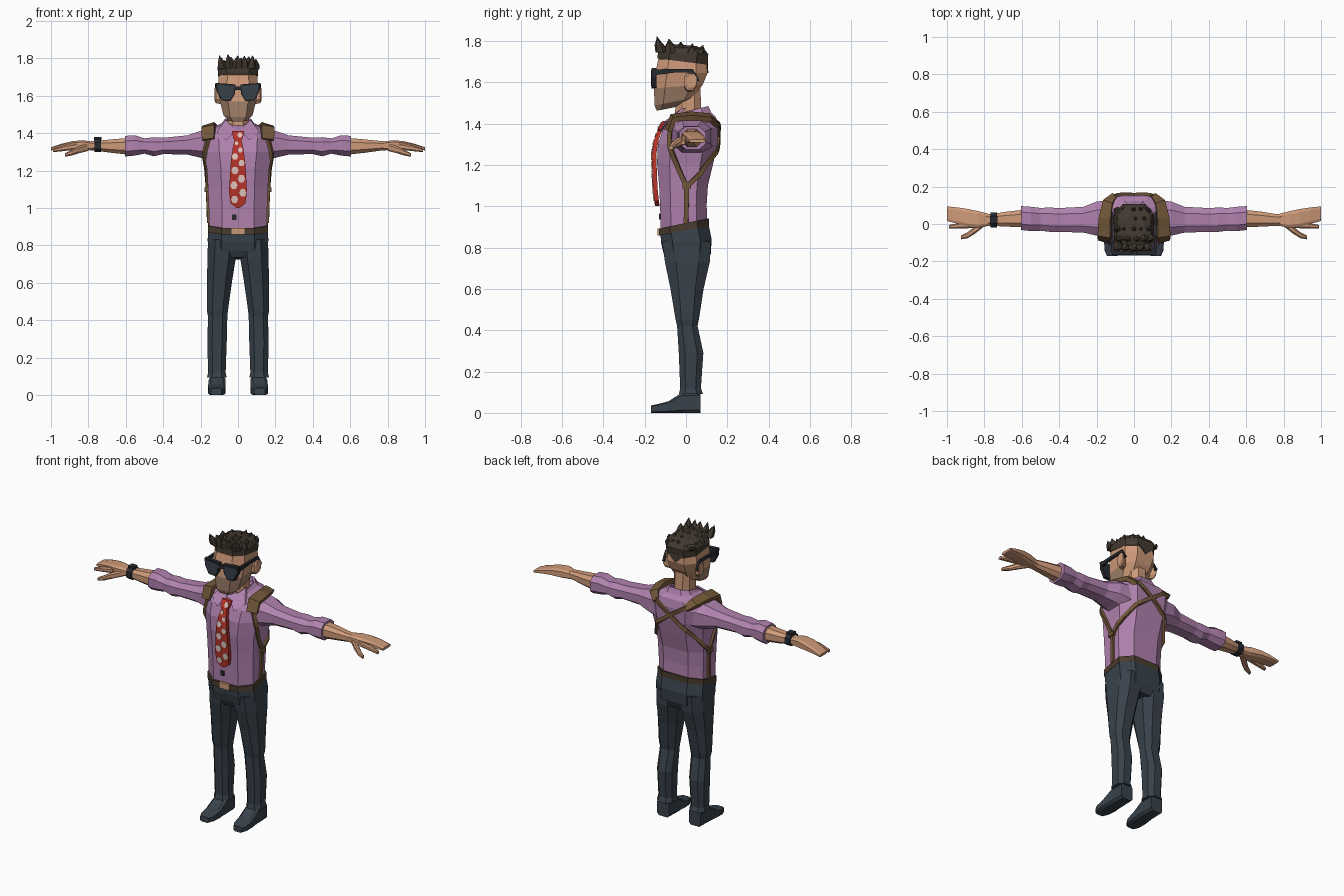
import bpy, bmesh, math, random
from mathutils import Vector
from mathutils.bvhtree import BVHTree

random.seed(4)


def colour(name, r, g, b):
    m = bpy.data.materials.new(name)
    lin = [((c / 255 + 0.055) / 1.055) ** 2.4 for c in (r, g, b)]
    m.diffuse_color = (*lin, 1)
    return m


SHIRT = colour("mauve_shirt", 176, 130, 174)
SKIN = colour("skin", 206, 154, 121)
STUBBLE = colour("stubble", 163, 130, 107)
SLATE = colour("slate_cloth", 56, 66, 75)
HAIR = colour("dark_hair", 66, 57, 48)
STRAP = colour("strap_brown", 112, 86, 56)
BELT = colour("belt_brown", 74, 60, 46)
RED = colour("tie_red", 186, 52, 42)
DOT = colour("tie_dots", 226, 198, 190)
BLACK = colour("black_plastic", 38, 42, 48)


def make(name, bm, *mats):
    bmesh.ops.recalc_face_normals(bm, faces=bm.faces)
    me = bpy.data.meshes.new(name)
    bm.to_mesh(me)
    bm.free()
    for m in mats:
        me.materials.append(m)
    ob = bpy.data.objects.new(name, me)
    bpy.context.collection.objects.link(ob)
    return ob


def skin_rings(name, rings, *mats):
    """Bridge rings of points and cap both ends."""
    bm = bmesh.new()
    vs = [[bm.verts.new(p) for p in r] for r in rings]
    n = len(vs[0])
    for a, b in zip(vs, vs[1:]):
        for i in range(n):
            j = (i + 1) % n
            bm.faces.new((a[i], a[j], b[j], b[i]))
    bm.faces.new(vs[0])
    bm.faces.new(vs[-1])
    return make(name, bm, *mats)


def ring(axis, pos, a0, a1, b0, b1, c=0.5, pos2=None, s=1):
    """Octagon across an axis; pos2 tilts it from the b0 side to the b1 side."""
    pos2 = pos if pos2 is None else pos2
    pts = []
    for u, v in ((1, -c), (1, c), (c, 1), (-c, 1), (-1, c), (-1, -c), (-c, -1), (c, -1)):
        a = (a0 + a1) / 2 + u * (a1 - a0) / 2
        b = (b0 + b1) / 2 + v * (b1 - b0) / 2
        p = pos + (pos2 - pos) * (v + 1) / 2
        x, y, z = {"x": (p, a, b), "y": (a, p, b), "z": (a, b, p)}[axis]
        pts.append((x * s, y, z))
    return pts


def loft(name, axis, rows, *mats, c=0.5, s=1):
    return skin_rings(name, [ring(axis, *r, c=c, s=s) for r in rows], *mats)


def body(name, rows, *mats, c=0.55):
    """Centred part: rows are (half width, front y, back y, front z, back z)."""
    return skin_rings(name, [ring("z", zf, -w, w, yf, yb, c, zb) for w, yf, yb, zf, zb in rows], *mats)


def box(name, x0, x1, y0, y1, z0, z1, mat):
    return skin_rings(name, [[(x0, y0, z), (x1, y0, z), (x1, y1, z), (x0, y1, z)] for z in (z0, z1)], mat)


def ribbon(name, pts, normals, widths, thick, mat):
    pts = [Vector(p) for p in pts]
    rings = []
    for i, p in enumerate(pts):
        t = (pts[min(i + 1, len(pts) - 1)] - pts[max(i - 1, 0)]).normalized()
        side = t.cross(Vector(normals[i])).normalized()
        n = side.cross(t) * thick / 2
        w = side * widths[i] / 2
        rings.append([p - w - n, p + w - n, p + w + n, p - w + n])
    return skin_rings(name, rings, mat)


def plate(name, pts, depth, mat):
    """Outline extruded backwards along y."""
    return skin_rings(name, [pts, [(x, y + depth, z) for x, y, z in pts]], mat)


# Shirt, hips and belt
torso = body("shirt_torso", [
    (.153, -.122, .102, .87, .92), (.156, -.125, .10, .99, 1.01), (.16, -.13, .106, 1.1, 1.1),
    (.166, -.14, .13, 1.21, 1.2), (.182, -.136, .152, 1.3, 1.3), (.188, -.112, .156, 1.37, 1.38),
    (.145, -.085, .145, 1.42, 1.43), (.08, -.055, .115, 1.44, 1.46)], SHIRT)
body("trouser_hips", [
    (.10, -.09, .10, .735, .725), (.158, -.108, .12, .77, .77), (.162, -.12, .124, .82, .84),
    (.158, -.124, .108, .87, .92)], SLATE)
body("belt", [(.161, -.131, .111, .858, .905), (.161, -.131, .111, .892, .942)], BELT)
box("belt_buckle", -.035, .035, -.139, -.12, .858, .893, SKIN)
box("shirt_button", -.032, -.008, -.131, -.12, .935, .965, BLACK)

# Legs, shoes, arms and hands on both sides
for s, tag in ((1, "left"), (-1, "right")):
    loft(tag + "_trouser_leg", "z", [
        (.83, .005, .16, -.115, .12), (.73, .012, .164, -.102, .115), (.6, .033, .165, -.075, .085),
        (.45, .054, .166, -.05, .062), (.42, .057, .16, -.043, .056), (.29, .06, .164, -.035, .084),
        (.12, .066, .16, -.028, .072), (.092, .06, .166, -.034, .082)], SLATE, s=s)
    loft(tag + "_shoe", "y", [
        (.07, .07, .152, 0, .10), (-.02, .066, .156, 0, .098), (-.085, .066, .16, 0, .056),
        (-.14, .072, .158, 0, .042), (-.17, .088, .145, 0, .036)], SLATE, c=.72, s=s)
    loft(tag + "_sleeve", "x", [
        (.11, -.08, .13, 1.24, 1.425), (.2, -.062, .12, 1.268, 1.412), (.27, -.046, .092, 1.285, 1.388),
        (.40, -.042, .085, 1.288, 1.375), (.45, -.042, .088, 1.276, 1.378), (.50, -.036, .086, 1.29, 1.372),
        (.55, -.038, .092, 1.28, 1.388), (.605, -.032, .096, 1.275, 1.385)], SHIRT, s=s)
    loft(tag + "_forearm", "x", [
        (.59, -.018, .076, 1.285, 1.374), (.68, -.014, .066, 1.295, 1.366),
        (.76, -.01, .053, 1.306, 1.358), (.79, -.01, .055, 1.308, 1.356)], SKIN, s=s)
    loft(tag + "_palm_and_fingers", "x", [
        (.78, -.01, .055, 1.309, 1.355), (.83, -.022, .068, 1.308, 1.362), (.885, -.016, .08, 1.312, 1.357),
        (.94, .0, .088, 1.312, 1.344), (1.0, .016, .094, 1.308, 1.324)], SKIN, c=.65, s=s)
    loft(tag + "_index_finger", "x", [
        (.86, -.022, .012, 1.312, 1.348), (.93, -.024, .006, 1.304, 1.334),
        (.99, -.025, -.005, 1.298, 1.316)], SKIN, s=s)
    loft(tag + "_thumb", "x", [
        (.80, -.012, .02, 1.305, 1.345), (.85, -.052, -.012, 1.292, 1.33),
        (.89, -.076, -.044, 1.28, 1.31), (.925, -.082, -.062, 1.274, 1.292)], SKIN, s=s)
loft("watch_band", "x", [(.733, -.019, .062, 1.298, 1.368), (.768, -.019, .062, 1.298, 1.368)], BLACK, s=-1)
box("watch_face", -.77, -.731, .002, .042, 1.36, 1.378, BLACK)

# Shoulder harness: pads, then straps laid over the shirt
tree = BVHTree.FromPolygons([v.co for v in torso.data.vertices], [p.vertices[:] for p in torso.data.polygons])


def strap(name, path, s, width=.022):
    pts, normals = [], []
    for a, b in zip(path, path[1:]):
        for k in range(5):
            pts.append(Vector(a).lerp(Vector(b), k / 5))
    pts.append(Vector(path[-1]))
    pts = [tree.find_nearest(p)[0] for p in pts]
    normals = [Vector((s * p.x, p.y - .01, max(0, p.z - 1.36))) for p in pts]
    pts = [Vector((s * p.x, p.y, p.z)) for p in pts]
    ribbon(name, pts, normals, [width] * len(pts), .024, STRAP)


for s, tag in ((1, "left"), (-1, "right")):
    ribbon(tag + "_shoulder_pad",
           [(s * .158, -.085, 1.365), (s * .158, -.062, 1.428), (s * .155, .03, 1.437),
            (s * .138, .115, 1.428), (s * .10, .15, 1.395)],
           [(s * .3, -1, .2), (s * .3, -.6, 1), (s * .3, 0, 1), (s * .2, .7, 1), (0, 1, .5)],
           [.066, .07, .064, .056, .036], .026, STRAP)
    strap(tag + "_front_strap", [(.16, -.08, 1.37), (.178, -.075, 1.28), (.168, -.035, 1.18), (.165, .0, 1.1)], s)
    strap(tag + "_side_strap", [(.165, .003, 1.12), (.165, .003, 1.02), (.16, .0, .92)], s)
    strap(tag + "_back_strap", [(.11, .15, 1.41), (0, .16, 1.335), (-.1, .14, 1.26),
                                (-.155, .09, 1.18), (-.165, .01, 1.1)], s)
    box(tag + "_strap_clip", *sorted((s * .155, s * .178)), -.018, .024, 1.085, 1.11, STRAP)

# Neck and collar
loft("neck", "z", [(1.42, -.055, .055, -.055, .075), (1.57, -.055, .055, -.045, .07)], SKIN)
body("collar_band", [(.098, -.07, .128, 1.42, 1.44), (.07, -.048, .108, 1.445, 1.485),
                     (.06, -.04, .098, 1.44, 1.48), (.06, -.04, .09, 1.42, 1.44)], SHIRT)
for s, tag in ((1, "left"), (-1, "right")):
    plate(tag + "_collar_wing", [(s * .012, -.098, 1.415), (s * .06, -.128, 1.362),
                                 (s * .115, -.095, 1.405), (s * .066, -.02, 1.472)], .018, SHIRT)

# Tie with dots
TIE = [(1.0, .008, -.15), (1.025, .04, -.153), (1.09, .048, -.16), (1.25, .038, -.166),
       (1.32, .028, -.155), (1.365, .018, -.138), (1.372, .026, -.138), (1.412, .032, -.114)]


def tie_y(z):
    for (z0, _, y0), (z1, _, y1) in zip(TIE, TIE[1:]):
        if z <= z1:
            return y0 + (y1 - y0) * (z - z0) / (z1 - z0)
    return TIE[-1][2]


skin_rings("tie", [[(-w, y, z), (w, y, z), (w, y + .022, z), (-w, y + .022, z)] for z, w, y in TIE], RED)
for x, z, r in ((-.018, 1.045, .019), (.026, 1.08, .02), (-.022, 1.12, .02), (.018, 1.155, .02), (-.016, 1.2, .02),
                (.019, 1.24, .017), (-.016, 1.275, .017), (.012, 1.31, .013), (-.008, 1.345, .01), (.01, 1.39, .014)):
    pts = []
    for k in range(6):
        px, pz = x + r * math.cos(k * math.pi / 3), z + r * 1.15 * math.sin(k * math.pi / 3)
        pts.append((px, tie_y(pz) - .004, pz))
    plate("tie_dot", pts, .006, DOT)

# Head: the lower front faces carry stubble
head = body("head", [
    (.05, -.142, -.05, 1.462, 1.48), (.078, -.152, .035, 1.487, 1.525), (.098, -.155, .082, 1.57, 1.59),
    (.108, -.148, .104, 1.645, 1.645), (.102, -.135, .1, 1.71, 1.71), (.07, -.09, .06, 1.745, 1.745)], SKIN, STUBBLE)
for f in head.data.polygons:
    if f.center.z < 1.585 and f.center.y < -.01:
        f.material_index = 1
for s, tag in ((1, "left"), (-1, "right")):
    loft(tag + "_ear", "x", [(.09, -.008, .035, 1.555, 1.625), (.118, -.008, .052, 1.56, 1.645),
                             (.126, .005, .052, 1.575, 1.64)], SKIN, s=s)

# Sunglasses
box("glasses_bridge", -.025, .025, -.168, -.14, 1.63, 1.65, BLACK)
for s, tag in ((1, "left"), (-1, "right")):
    for part, g, y, d, m in (("frame", 0, -.166, .024, BLACK), ("lens", .009, -.169, .006, SLATE)):
        plate(tag + "_glasses_" + part, [
            (s * (.012 + g), y, 1.66 - g), (s * (.117 - g), y, 1.668 - g), (s * (.115 - g), y, 1.625),
            (s * (.09 - g / 2), y, 1.575 + g), (s * (.04 + g / 2), y, 1.57 + g), (s * (.016 + g), y, 1.61)], d, m)
    ribbon(tag + "_glasses_temple",
           [(s * .113, -.155, 1.648), (s * .115, -.06, 1.655), (s * .116, .03, 1.656), (s * .116, .058, 1.605)],
           [(s, 0, 0)] * 4, [.028, .018, .018, .016], .012, BLACK)

# Hair: cap, nape point and rows of spikes
body("hair_cap", [(.105, -.138, .104, 1.715, 1.685), (.107, -.136, .108, 1.745, 1.735),
                  (.092, -.115, .09, 1.772, 1.76), (.055, -.07, .05, 1.785, 1.775)], HAIR)
plate("hair_nape", [(-.06, .088, 1.70), (0, .09, 1.645), (.06, .088, 1.70)], .018, HAIR)
for row, y in enumerate((-.115, -.07, -.025, .02, .06)):
    for col in range(5):
        x = (col - 2) * .042 + (.01 if row % 2 else -.006)
        r = random.uniform(.026, .034)
        tip_z = 1.828 - .011 * row - .006 * abs(col - 2) - random.uniform(0, .018)
        tip = Vector((x * 1.08 + random.uniform(-.01, .01), y - .025 + .012 * row, tip_z))
        base = Vector((x * .9, y, 1.745 - .003 * row))
        rings = []
        for t, f in ((0, 1), (.5, .75), (1, .06)):
            c = base.lerp(tip, t)
            rings.append([c + Vector((math.cos(a), math.sin(a), 0)) * r * f
                          for a in (k * math.tau / 5 + row + col for k in range(5))])
        skin_rings("hair_spike", rings, HAIR)
